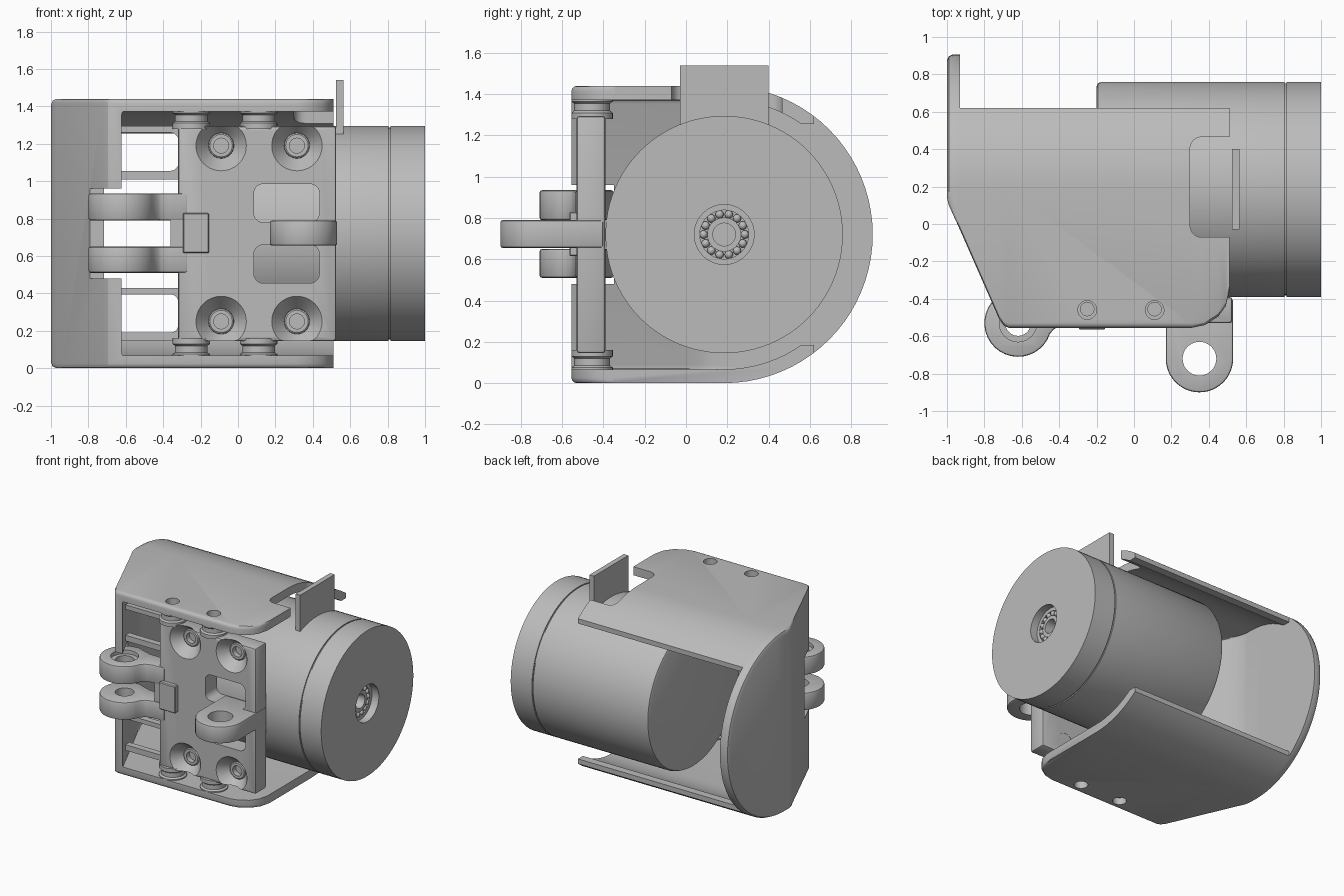
import bpy, bmesh
from math import sin, cos, pi
from mathutils import Vector

if "Cube" in bpy.data.objects:
    bpy.data.objects.remove(bpy.data.objects["Cube"])

grey = bpy.data.materials.new("light grey")
grey.use_nodes = True
grey.diffuse_color = (0.5, 0.5, 0.5, 1)
grey.node_tree.nodes["Principled BSDF"].inputs["Base Color"].default_value = (0.5, 0.5, 0.5, 1)

CY, CZ = 0.185, 0.72          # motor axis
parts = []


def finish(name, bm):
    bmesh.ops.recalc_face_normals(bm, faces=bm.faces)
    mesh = bpy.data.meshes.new(name)
    bm.to_mesh(mesh)
    bm.free()
    ob = bpy.data.objects.new(name, mesh)
    bpy.context.collection.objects.link(ob)
    mesh.materials.append(grey)
    parts.append(ob)
    return ob


def loft(name, sections):
    """Skin a row of closed sections and cap both ends."""
    bm = bmesh.new()
    rings = [[bm.verts.new(p) for p in s] for s in sections]
    n = len(rings[0])
    for a, b in zip(rings, rings[1:]):
        for i in range(n):
            j = (i + 1) % n
            bm.faces.new((a[i], a[j], b[j], b[i]))
    bm.faces.new(rings[0])
    bm.faces.new(rings[-1])
    return finish(name, bm)


def turned(name, axis, origin, profile, seg=40):
    """Turn (position, radius) pairs about an axis."""
    def ring(h, r):
        out = []
        for i in range(seg):
            u, v = r * cos(2 * pi * i / seg), r * sin(2 * pi * i / seg)
            p = {"x": (h, u, v), "y": (u, h, v), "z": (u, v, h)}[axis]
            out.append(Vector(origin) + Vector(p))
        return out
    return loft(name, [ring(h, r) for h, r in profile])


def prism(name, outline, z0, z1):
    return loft(name, [[(x, y, z) for x, y in outline] for z in (z0, z1)])


def apply(ob, mod):
    bpy.context.view_layer.objects.active = ob
    bpy.ops.object.modifier_apply(modifier=mod.name)


def bevel(ob, width, segments=3):
    mod = ob.modifiers.new("edge", "BEVEL")
    mod.width, mod.segments, mod.limit_method = width, segments, "ANGLE"
    apply(ob, mod)
    return ob


def box(name, x, y, z, round_axis=None, r=0.0):
    """Box from ranges, optionally rounding the edges along one axis."""
    bm = bmesh.new()
    bmesh.ops.create_cube(bm, size=1)
    for v in bm.verts:
        v.co = [lo + (c + 0.5) * (hi - lo) for c, (lo, hi) in zip(v.co, (x, y, z))]
    if round_axis is not None:
        edges = [e for e in bm.edges
                 if abs((e.verts[0].co - e.verts[1].co).normalized()[round_axis]) > 0.9]
        bmesh.ops.bevel(bm, geom=edges, offset=r, segments=6, profile=0.5, affect="EDGES")
    return finish(name, bm)


def cut(ob, *cutters):
    for c in cutters:
        mod = ob.modifiers.new("cut", "BOOLEAN")
        mod.operation, mod.solver, mod.object = "DIFFERENCE", "EXACT", c
        apply(ob, mod)
        parts.remove(c)
        bpy.data.objects.remove(c)
    return ob


def d_section(x, r, front, corner):
    """D shape: round at the back, flat at the front."""
    pts = [(x, CY + r * cos(a), CZ + r * sin(a))
           for a in [(-0.5 + i / 40) * pi for i in range(41)]]
    arc = [(corner * (1 - sin(t)), corner * (1 - cos(t))) for t in (0, pi / 6, pi / 3, pi / 2)]
    pts += [(x, front + dy, CZ + r - dz) for dy, dz in arc]
    pts += [(x, front + dy, CZ - r + dz) for dy, dz in reversed(arc)]
    return pts


# Housing shell: rounded end wall, slanted front corner, top and bottom walls
outer = [(-1, 0.03, 0.14), (-0.99, 0.009, 0.1), (-0.972, 0, 0.06), (-0.94, 0, -0.01),
         (-0.72, 0, -0.51), (-0.695, 0, -0.545), (-0.67, 0, -0.555), (0.31, 0, -0.555),
         (0.38, 0, -0.54), (0.45, 0, -0.495), (0.49, 0, -0.44), (0.51, 0, -0.36)]
housing = loft("housing", [d_section(x, 0.72 - e, f, 0.025) for x, e, f in outer])
inner = [(-0.93, 0.13), (-0.915, 0.07), (-0.88, 0), (-0.615, -0.57), (-0.61, -1), (0.6, -1)]
cavity = loft("cavity", [d_section(x, 0.653, f, 0.02) for x, f in inner])
cut(housing, cavity,
    box("back_opening", (-0.93, 0.7), (0.62, 1.2), (-0.3, 1.8)),
    box("back_clearance", (-0.93, 0.7), (0.3, 1.1), (0.185, 1.255)),
    box("tab_notch", (0.3, 0.8), (-0.07, 0.465), (1.1, 1.6), 2, 0.06),
    box("lug_notch", (-1.2, -0.5), (-1, -0.35), (0.48, 0.96)))
BOSSES = (-0.25, 0.11)
for x in BOSSES:
    for z in (0, 1.44):
        cut(housing, turned("screw_hole", "z", (x, -0.46, z), [(-0.1, 0.05), (0.1, 0.05)], 32))

# Spacer bosses between shell and plate
for x in BOSSES:
    for side in (-1, 1):
        boss = turned("spacer_boss", "z", (x, -0.455, CZ),
                      [(side * h, r) for h, r in ((0.56, 0.1), (0.59, 0.1), (0.6, 0.087),
                                                  (0.635, 0.087), (0.645, 0.1), (0.665, 0.1))])
        cut(boss, turned("boss_hole", "z", (x, -0.455, CZ + side * 0.66),
                         [(-0.05, 0.036), (0.05, 0.036)], 32))

# Mounting plate with windows and countersunk screws
plate = bevel(box("mounting_plate", (-0.32, 0.525), (-0.53, -0.39), (0.145, 1.295)), 0.015, 2)
cut(plate, *[box("window", (0.085, 0.435), (-0.7, -0.2), z, 1, 0.05)
             for z in ((0.455, 0.66), (0.78, 0.985))])
for x in (-0.09, 0.315):
    for z in (0.25, 1.19):
        cut(plate, turned("countersink", "y", (x, 0, z),
                          [(-0.54, 0.143), (-0.45, 0.068), (-0.3, 0.068)]))
        turned("screw", "y", (x, 0, z), [(-0.392, 0.072), (-0.455, 0.067),
                                         (-0.46, 0.06), (-0.46, 0.04), (-0.42, 0.04)], 24)
bevel(box("label_pad", (-0.295, -0.155), (-0.565, -0.52), (0.615, 0.83)), 0.006, 1)


def arc_points(cx, cy, r, a0, a1, n=24):
    return [(cx + r * cos((a0 + (a1 - a0) * i / n) * pi),
             cy + r * sin((a0 + (a1 - a0) * i / n) * pi)) for i in range(n + 1)]


# Pair of hinge lugs on the end wall side
for z0, z1 in ((0.51, 0.65), (0.79, 0.935)):
    outline = arc_points(-0.62, -0.53, 0.18, 0.5, 1.9)
    outline += [(-0.42, -0.555), (-0.37, -0.54), (-0.27, -0.535), (-0.27, -0.4), (-0.5, -0.39)]
    lug = bevel(prism("hinge_lug", outline, z0, z1), 0.012, 2)
    cut(lug, turned("pin_hole", "z", (-0.62, -0.53, 0), [(0.3, 0.068), (1.2, 0.068)]))
    if z0 > CZ:
        cut(lug, turned("counterbore", "z", (-0.62, -0.53, z1), [(-0.03, 0.1), (0.1, 0.1)]))
box("lug_web", (-0.36, -0.3), (-0.53, -0.39), (0.6, 0.85))

# Single latch lug
outline = [(0.17, -0.4)] + arc_points(0.35, -0.72, 0.18, 1, 2) + [(0.53, -0.4)]
latch = bevel(prism("latch_lug", outline, 0.655, 0.79), 0.012, 2)
cut(latch, turned("latch_hole", "z", (0.35, -0.72, 0), [(0.4, 0.09), (1, 0.09)]))

# Open frames bridging plate and slanted wall
for z0 in (0.145, 1.01):
    frame = box("bridge_frame", (-0.67, -0.29), (-0.45, -0.4), (z0, z0 + 0.285))
    cut(frame, box("slot", (-0.9, -0.318), (-0.7, -0.2), (z0 + 0.045, z0 + 0.25), 1, 0.045))

# Motor drum with groove and recessed bearing
turned("motor_drum", "x", (0, CY, CZ),
       [(-0.2, 0.55), (-0.193, 0.567), (-0.175, 0.575), (0.805, 0.575), (0.805, 0.566),
        (0.815, 0.566), (0.815, 0.575), (1, 0.575), (1, 0.145), (0.94, 0.145),
        (0.94, 0.118), (0.91, 0.118), (0.91, 0.082), (0.94, 0.082), (0.94, 0.055),
        (0.86, 0.055)], 96)
bm = bmesh.new()
for i in range(14):
    a = 2 * pi * i / 14
    ball = bmesh.ops.create_uvsphere(bm, u_segments=12, v_segments=8, radius=0.02)
    bmesh.ops.translate(bm, verts=ball["verts"],
                        vec=(0.93, CY + 0.1 * cos(a), CZ + 0.1 * sin(a)))
finish("bearing_balls", bm)

# Upright connector tab
box("connector_tab", (0.525, 0.565), (-0.03, 0.4), (1.2, 1.54))

# Smooth curved faces, keep edges sharp
bpy.ops.object.select_all(action="DESELECT")
for ob in parts:
    ob.select_set(True)
bpy.context.view_layer.objects.active = parts[0]
bpy.ops.object.shade_smooth_by_angle(angle=pi / 6)
